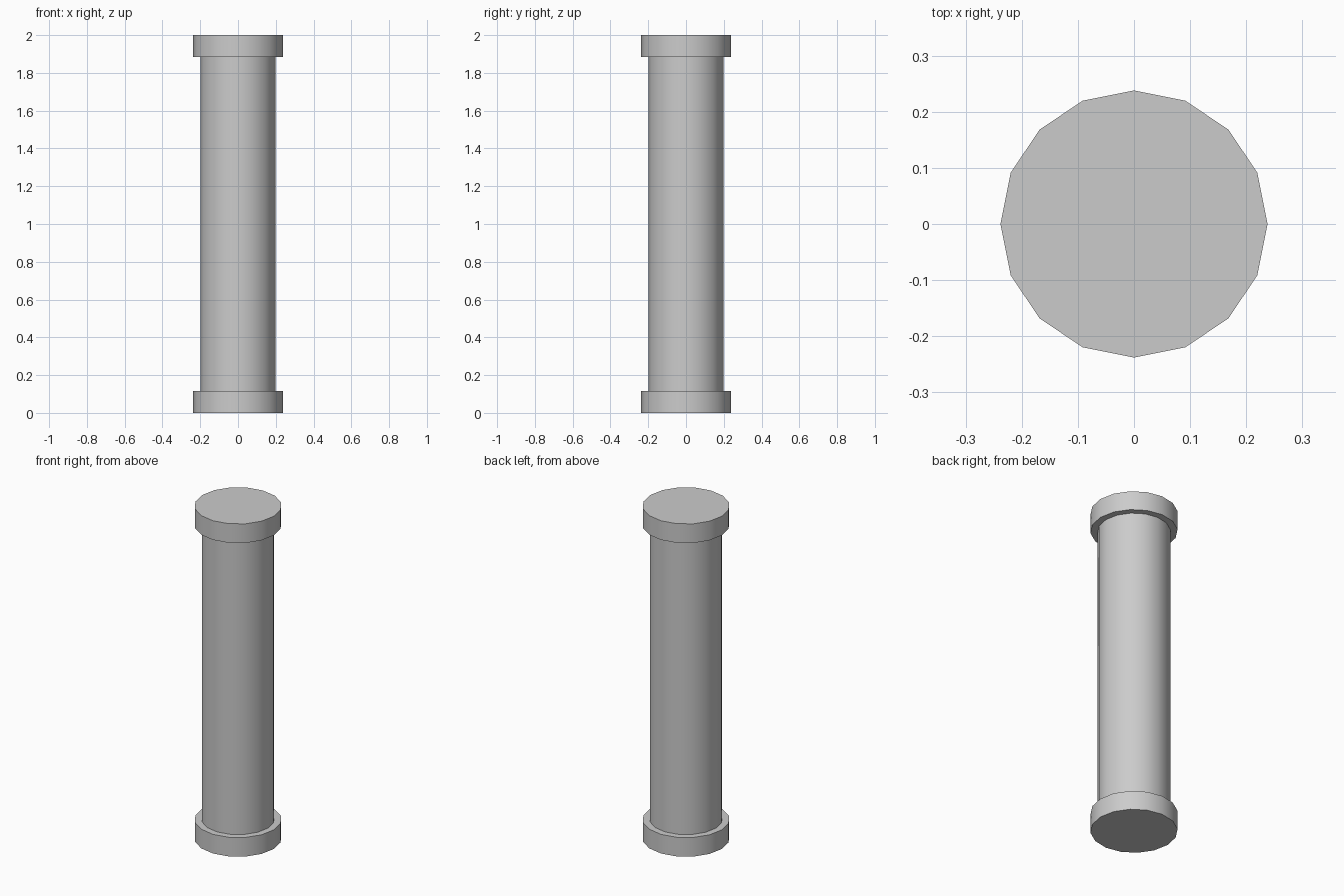
import bpy

cube = bpy.data.objects.get("Cube")
if cube:
    bpy.data.objects.remove(cube, do_unlink=True)

SIDES = 16
HEIGHT = 2.0
CAP_HEIGHT = 0.115
CAP_RADIUS = 0.238
SHAFT_RADIUS = 0.199

# Single plain grey
stone = bpy.data.materials.new("stone_grey")
stone.use_nodes = True
colour = (0.6, 0.6, 0.6, 1.0)
stone.diffuse_color = colour
stone.node_tree.nodes["Principled BSDF"].inputs["Base Color"].default_value = colour


def drum(name, radius, bottom, top):
    """Upright 16-sided cylinder with smooth sides and sharp rims."""
    bpy.ops.mesh.primitive_cylinder_add(
        vertices=SIDES, radius=radius, depth=top - bottom,
        location=(0, 0, (top + bottom) / 2))
    obj = bpy.context.object
    obj.name = name
    obj.data.materials.append(stone)
    bpy.ops.object.shade_smooth_by_angle()
    return obj


# Base, shaft and capital of the column
drum("base", CAP_RADIUS, 0, CAP_HEIGHT)
drum("shaft", SHAFT_RADIUS, CAP_HEIGHT, HEIGHT - CAP_HEIGHT)
drum("capital", CAP_RADIUS, HEIGHT - CAP_HEIGHT, HEIGHT)
